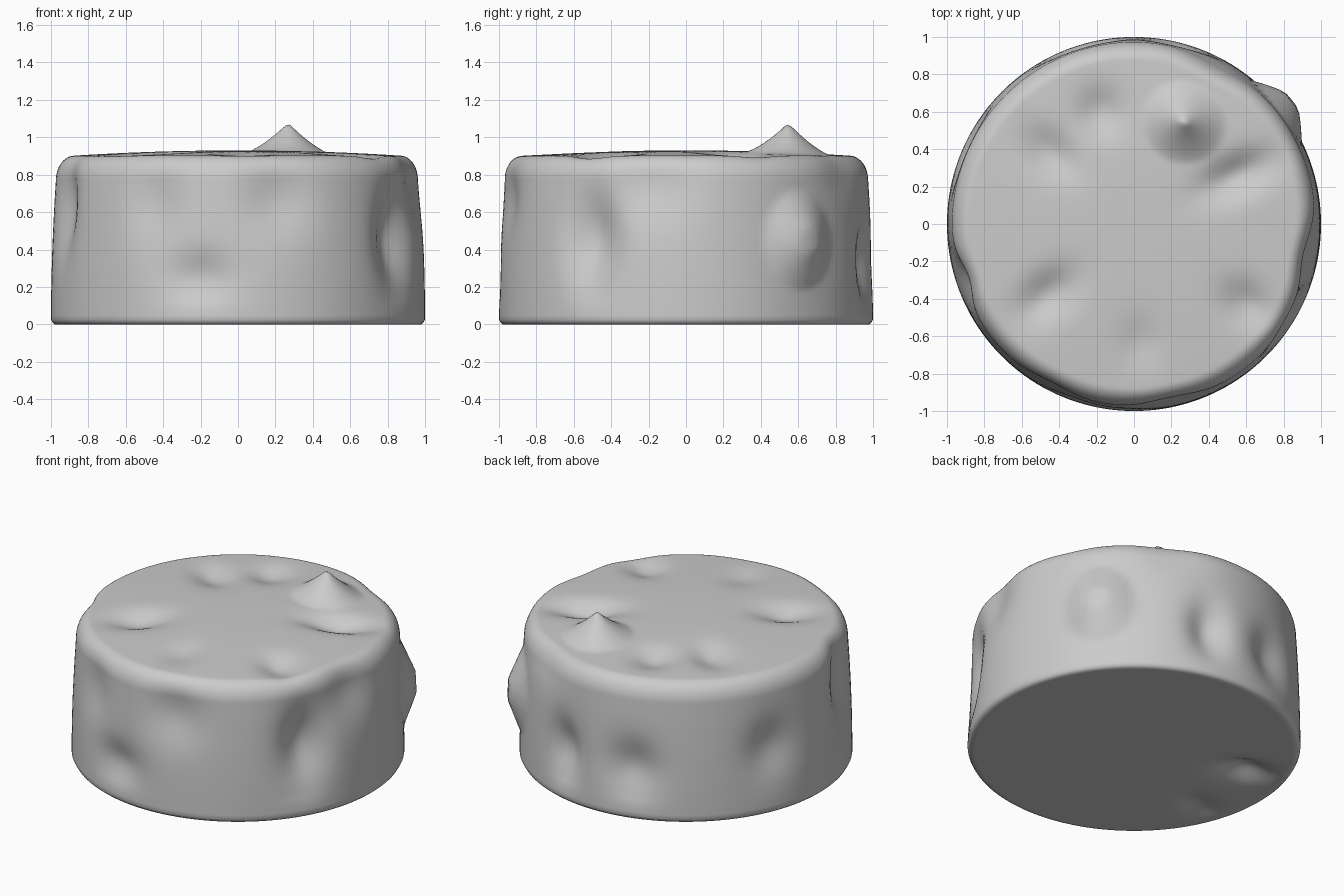
import bpy, bmesh
from math import sin, cos, pi, radians, hypot, exp

if "Cube" in bpy.data.objects:
    bpy.data.objects.remove(bpy.data.objects["Cube"])

SEG = 160

# dented side: angle (deg), height, depth, half width, half height
SIDE = [
    (-31, 0.46, 0.10, 0.15, 0.24),
    (-11, 0.76, 0.055, 0.20, 0.20),
    (-78, 0.66, 0.045, 0.18, 0.18),
    (-102, 0.25, 0.05, 0.17, 0.13),
    (-117, 0.64, 0.035, 0.16, 0.20),
    (198, 0.62, 0.07, 0.14, 0.26),
    (156, 0.42, 0.05, 0.16, 0.18),
    (106, 0.33, 0.065, 0.16, 0.17),
    (77, 0.33, 0.08, 0.12, 0.18),
    (62, 0.85, 0.03, 0.20, 0.14),
]
# dents in the top: x, y, depth, radial size, sideways size
TOP = [
    (-0.46, -0.38, 0.06, 0.17, 0.11),
    (0.60, -0.43, 0.05, 0.14, 0.11),
    (0.03, -0.64, 0.025, 0.14, 0.11),
    (-0.18, 0.60, 0.05, 0.13, 0.12),
    (-0.45, 0.38, 0.05, 0.16, 0.11),
    (0.55, 0.26, 0.07, 0.20, 0.10),
]
# dents in the underside
BOTTOM = [(-0.68, 0.22, 0.07, 0.16, 0.11), (-0.74, -0.27, 0.03, 0.13, 0.10)]


def flat_dents(dents, x, y):
    total = 0
    for cx, cy, depth, rad, side in dents:
        r = hypot(cx, cy)
        dx, dy = x - cx, y - cy
        along = (dx * cx + dy * cy) / r
        across = (dy * cx - dx * cy) / r
        total += depth * exp(-(along / rad) ** 2 - (across / side) ** 2)
    return total


def clamp(t):
    return max(0.0, min(1.0, t))


def profile():
    """Outline from bottom centre to top centre as (radius, height)."""
    pts = [(i / 40 * 0.98, 0.0) for i in range(1, 41)]
    pts += [(0.992, 0.010), (1.0, 0.025)]
    for i in range(1, 31):
        z = 0.025 + 0.745 * i / 30
        pts.append((1 - 0.026 * (z / 0.77) ** 2, z))
    for i in range(1, 13):
        a = pi / 2 * i / 12
        pts.append((0.874 + 0.1 * cos(a), 0.77 + 0.132 * sin(a)))
    for i in range(1, 50):
        r = 0.874 * (1 - i / 50)
        pts.append((r, 0.902 + 0.028 * (1 - (r / 0.874) ** 2)))
    return pts


def shaped(r, z, a):
    x, y = r * cos(a), r * sin(a)
    # side dents fade out towards the middle and the foot
    fade = clamp((r - 0.55) / 0.35) * clamp((z - 0.02) / 0.12)
    push = 0
    for deg, cz, depth, w, h in SIDE:
        da = (a - radians(deg) + pi) % (2 * pi) - pi
        push += depth * exp(-(da / w) ** 2 - ((z - cz) / h) ** 2)
    # blunt bump on the right rear side
    da = (a - radians(38) + pi) % (2 * pi) - pi
    push -= 0.08 * min(1, 1.35 * clamp(1 - hypot(da / 0.22, (z - 0.45) / 0.27)))
    r2 = r - push * fade
    if z > 0.8:
        z -= flat_dents(TOP, x, y) * clamp((z - 0.8) / 0.1)
        # spike on top
        z += 0.16 * clamp(1 - hypot(x - 0.27, y - 0.55) / 0.23) ** 1.35
    elif z < 0.001:
        z += flat_dents(BOTTOM, x, y) * clamp((0.98 - r) / 0.08)
    return r2 * cos(a), r2 * sin(a), z


# dented drum-shaped body
bm = bmesh.new()
rings = [[bm.verts.new(shaped(r, z, 2 * pi * k / SEG)) for k in range(SEG)]
         for r, z in profile()]
low, high = bm.verts.new((0, 0, 0)), bm.verts.new((0, 0, 0.93))
for k in range(SEG):
    n = (k + 1) % SEG
    bm.faces.new((low, rings[0][n], rings[0][k]))
    bm.faces.new((high, rings[-1][k], rings[-1][n]))
    for lo, hi in zip(rings, rings[1:]):
        bm.faces.new((lo[k], lo[n], hi[n], hi[k]))
bmesh.ops.recalc_face_normals(bm, faces=bm.faces)
mesh = bpy.data.meshes.new("dented_drum")
bm.to_mesh(mesh)
bm.free()
drum = bpy.data.objects.new("dented_drum", mesh)
bpy.context.collection.objects.link(drum)
mesh.shade_smooth()
